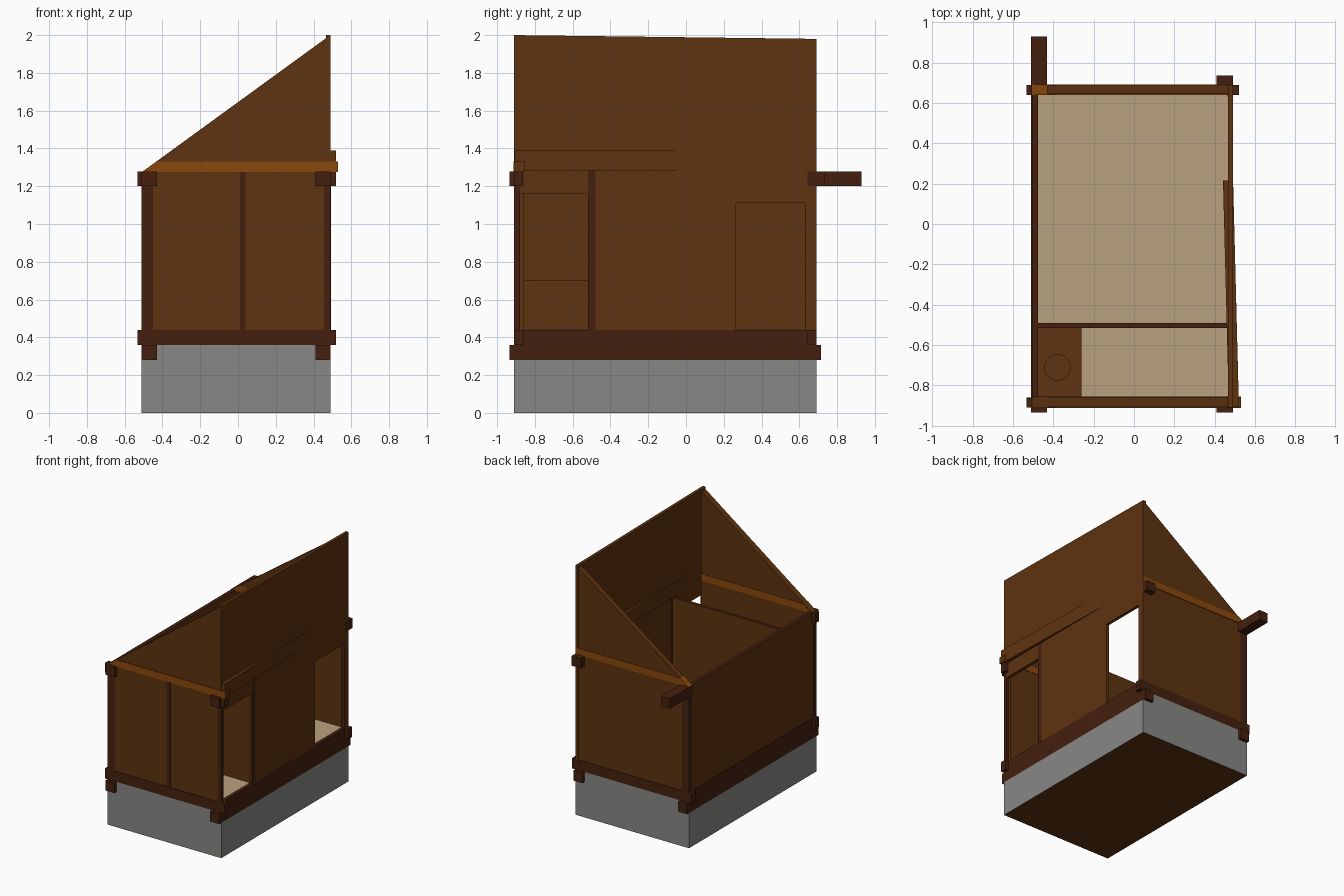
import bpy, bmesh
from mathutils import Vector

if "Cube" in bpy.data.objects:
    bpy.data.objects.remove(bpy.data.objects["Cube"])


def mat(name, r, g, b):
    m = bpy.data.materials.new(name)
    m.diffuse_color = (r, g, b, 1)
    m.use_nodes = True
    m.node_tree.nodes["Principled BSDF"].inputs["Base Color"].default_value = m.diffuse_color
    return m


BROWN = mat("plank_brown", 0.112, 0.033, 0.005)
DARK = mat("dark_timber", 0.060, 0.0145, 0.0045)
ORANGE = mat("orange_timber", 0.254, 0.065, 0.004)
STONE = mat("grey_stone", 0.242, 0.242, 0.235)
TAN = mat("tan_floor", 0.491, 0.356, 0.209)


def prism(name, profile, axis, a, b, m, m2=None, rule=None):
    """Extrude a 2D profile along x or y from a to b; rule(normal) picks m2."""
    bm = bmesh.new()
    put = (lambda p, t: (t, p[0], p[1])) if axis == "x" else (lambda p, t: (p[0], t, p[1]))
    f = bm.faces.new([bm.verts.new(put(p, a)) for p in profile])
    ext = bmesh.ops.extrude_face_region(bm, geom=[f])
    moved = [v for v in ext["geom"] if isinstance(v, bmesh.types.BMVert)]
    d = Vector((b - a, 0, 0)) if axis == "x" else Vector((0, b - a, 0))
    bmesh.ops.translate(bm, verts=moved, vec=d)
    bmesh.ops.recalc_face_normals(bm, faces=bm.faces)
    bm.normal_update()
    if rule:
        for face in bm.faces:
            face.material_index = int(rule(face.normal))
    me = bpy.data.meshes.new(name)
    bm.to_mesh(me)
    bm.free()
    me.materials.append(m)
    if m2:
        me.materials.append(m2)
    ob = bpy.data.objects.new(name, me)
    bpy.context.collection.objects.link(ob)
    return ob


def box(name, x0, x1, y0, y1, z0, z1, m, m2=None, rule=None):
    return prism(name, [(x0, z0), (x1, z0), (x1, z1), (x0, z1)], "y", y0, y1, m, m2, rule)


# Stone base, stepped to carry the side sills, with a brown underside
prism("foundation", [(-.51, 0), (.49, 0), (.49, .28), (.41, .28), (.41, .36),
                     (-.43, .36), (-.43, .28), (-.51, .28)], "y", -.91, .69,
      STONE, BROWN, lambda n: n.z < -.5)
box("floor", -.475, .465, -.86, .64, .36, .442, TAN)

# Sill beams with half-lapped corners
for side, x0, x1 in (("left", -.51, -.43), ("right", .41, .49)):
    prism("sill_" + side, [(-.935, .28), (.715, .28), (.715, .36), (.64, .36), (.64, .435),
                           (-.86, .435), (-.86, .36), (-.935, .36)], "x", x0, x1, DARK)
for side, y0, y1 in (("front", -.91, -.86), ("back", .64, .69)):
    box("sill_" + side, -.533, .52, y0, y1, .36, .44, DARK)
for side, x0, x1 in (("left", -.51, -.475), ("right", .465, .49)):
    box("sill_cap_" + side, x0, x1, -.86, .64, .43, .44, DARK)

# Posts
box("post_front_left", -.51, -.45, -.91, -.875, .44, 1.275, DARK)
box("post_front_middle", .01, .04, -.91, -.87, .44, 1.275, DARK)
box("post_front_right", .455, .49, -.91, -.88, .44, 1.275, DARK)
box("post_back_left", -.51, -.45, .655, .69, .44, 1.275, DARK)
box("post_right_middle", .46, .492, -.52, -.48, .44, 1.28, DARK)
box("door_jamb", .464, .488, .633, .66, .44, 1.11, DARK)

# Beam ends at the top corners
for side, x0, x1, back in (("left", -.51, -.43, .93), ("right", .41, .49, .735)):
    box("beam_end_front_" + side, x0, x1, -.935, -.86, 1.2, 1.278, DARK)
    box("beam_end_back_" + side, x0, x1, .642, back, 1.2, 1.278, DARK)
box("cross_end_left", -.533, -.45, -.909, -.862, 1.2, 1.277, DARK)
box("cross_end_right", .43, .52, -.909, -.862, 1.2, 1.277, DARK)

# Low walls
box("front_wall", -.48, .47, -.906, -.858, .44, 1.28, BROWN)
box("back_wall", -.48, .487, .642, .686, .44, 1.28, BROWN)
box("left_wall", -.506, -.475, -.88, .66, .44, 1.278, BROWN, DARK, lambda n: n.z > .5)
box("partition", -.475, .465, -.515, -.49, .44, 1.28, BROWN, DARK, lambda n: n.z > .5)

# Tall right wall with doorway and open front bay
prism("right_wall", [(-.48, .44), (.265, .44), (.265, 1.11), (.635, 1.11), (.635, .44),
                     (.69, .44), (.69, 1.98), (-.91, 2.0), (-.91, 1.278), (-.88, 1.278),
                     (-.88, 1.16), (-.52, 1.16), (-.52, 1.28), (-.48, 1.28)],
      "x", .465, .49, BROWN)

# Skewed plank on the outside of the right wall
plank = box("skewed_plank", .47, .52, -.908, .215, 1.28, 1.39, BROWN)
for v in plank.data.vertices:
    if v.co.y > 0:
        v.co.x -= .029

# Gables and the tie beams running through them
prism("front_gable", [(-.505, 1.278), (.488, 1.278), (.488, 1.993), (.465, 1.983)],
      "y", -.908, -.858, BROWN)
prism("back_gable", [(-.43, 1.3), (.488, 1.3), (.488, 1.975), (.465, 1.965), (-.43, 1.329)],
      "y", .643, .687, BROWN)
prism("tie_beam_front", [(-.503, 1.275), (.53, 1.275), (.53, 1.33), (-.432, 1.33)],
      "y", -.912, -.855, ORANGE, BROWN, lambda n: abs(n.y) < .5)
prism("tie_beam_back", [(-.51, 1.275), (.489, 1.275), (.489, 1.33), (-.43, 1.33)],
      "y", .64, .691, ORANGE)

# Bench box with a round hole in the seat
bench = box("bench", -.476, -.26, -.859, -.514, .44, .70, BROWN)
bpy.ops.mesh.primitive_cylinder_add(vertices=32, radius=.063, depth=.4, location=(-.38, -.71, .7))
cutter = bpy.context.object
cutter.name = "hole_cutter"
cutter.data.materials.append(BROWN)
cutter.hide_render = True
cutter.hide_set(True)
mod = bench.modifiers.new("hole", "BOOLEAN")
mod.operation = "DIFFERENCE"
mod.object = cutter
